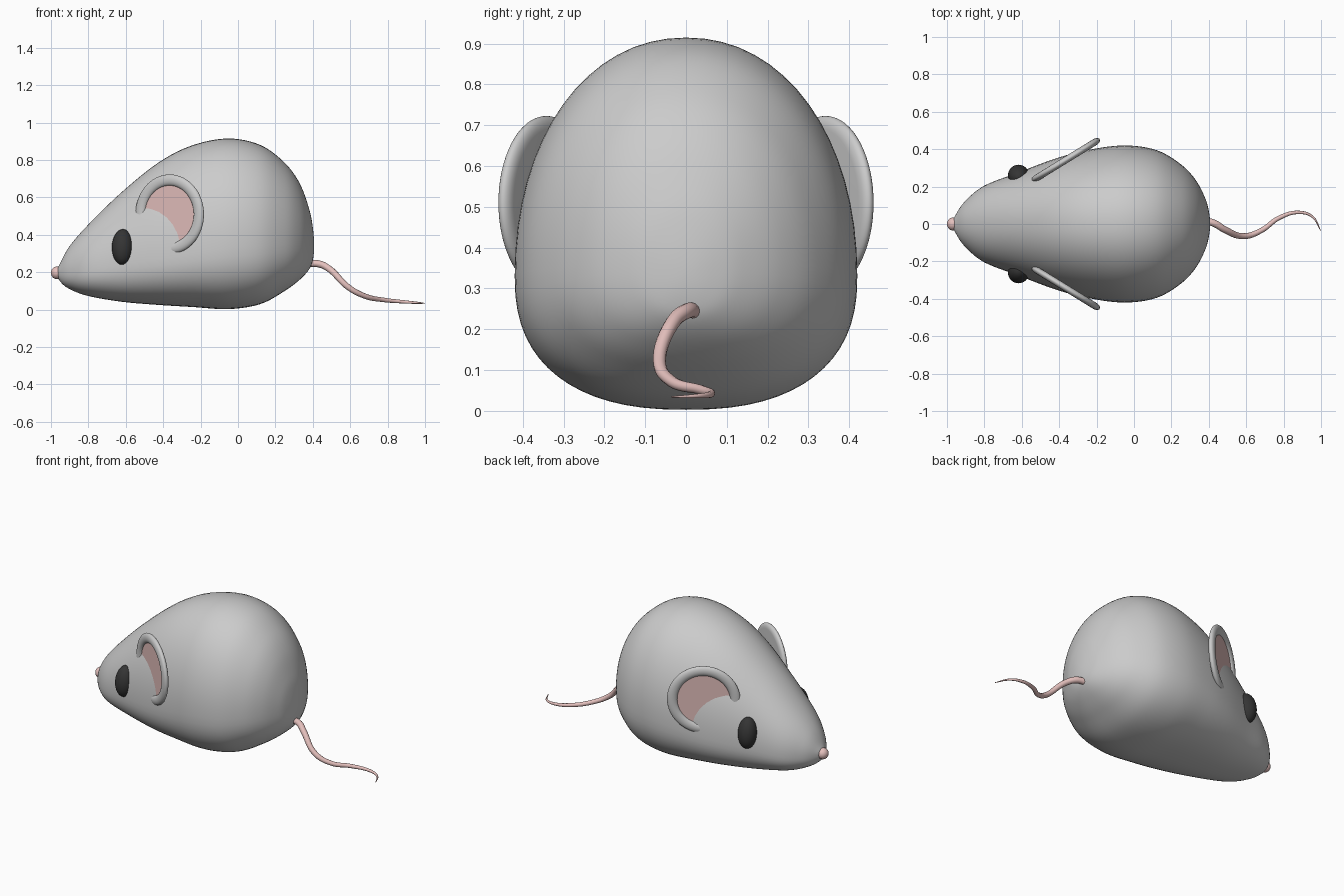
import bpy, bmesh
from math import sin, cos, pi, radians, copysign
from mathutils import Matrix, Vector

if "Cube" in bpy.data.objects:
    bpy.data.objects.remove(bpy.data.objects["Cube"])


def material(name, rgb):
    m = bpy.data.materials.new(name)
    m.diffuse_color = (*rgb, 1)
    m.use_nodes = True
    m.node_tree.nodes["Principled BSDF"].inputs["Base Color"].default_value = m.diffuse_color
    return m


PINK = material("pink", (0.78, 0.53, 0.51))
BLACK = material("black", (0.035, 0.035, 0.035))


def finish(name, bm, mat=None, matrix=None):
    if matrix:
        bm.transform(matrix)
    bmesh.ops.remove_doubles(bm, verts=bm.verts, dist=1e-5)
    bmesh.ops.recalc_face_normals(bm, faces=bm.faces)
    me = bpy.data.meshes.new(name)
    bm.to_mesh(me)
    bm.free()
    me.shade_smooth()
    ob = bpy.data.objects.new(name, me)
    bpy.context.collection.objects.link(ob)
    if mat:
        me.materials.append(mat)
    return ob


def loft(rings):
    bm = bmesh.new()
    rows = [[bm.verts.new(p) for p in ring] for ring in rings]
    n = len(rows[0])
    for a, b in zip(rows, rows[1:]):
        for i in range(n):
            j = (i + 1) % n
            bm.faces.new((a[i], a[j], b[j], b[i]))
    return bm


def lathe(profile, n=64):
    return loft([[(r * cos(2 * pi * i / n), r * sin(2 * pi * i / n), h)
                  for i in range(n)] for r, h in profile])


def ellipsoid(name, radii, matrix, mat):
    bm = bmesh.new()
    bmesh.ops.create_uvsphere(bm, u_segments=32, v_segments=16, radius=1)
    finish(name, bm, mat, matrix @ Matrix.Diagonal((*radii, 1)))


# Body: sections along x as (x, top, bottom, half width, height of widest point)
SECTIONS = [
    (-0.97, 0.20, 0.20, 0, 0.20),
    (-0.95, 0.25, 0.15, 0.055, 0.20),
    (-0.90, 0.34, 0.11, 0.125, 0.20),
    (-0.80, 0.455, 0.073, 0.205, 0.21),
    (-0.62, 0.63, 0.042, 0.275, 0.24),
    (-0.42, 0.79, 0.025, 0.35, 0.27),
    (-0.24, 0.88, 0.014, 0.397, 0.30),
    (-0.05, 0.915, 0.003, 0.42, 0.33),
    (0.12, 0.88, 0.03, 0.395, 0.34),
    (0.25, 0.785, 0.10, 0.32, 0.35),
    (0.33, 0.675, 0.16, 0.235, 0.36),
    (0.38, 0.54, 0.215, 0.14, 0.36),
    (0.40, 0.44, 0.265, 0.07, 0.35),
    (0.407, 0.34, 0.34, 0, 0.34),
]


def mirrored(s):
    return (s[0], s[2], s[1], -s[3], s[4])


def section_ring(x, top, bottom, w, zc, n=64):
    ring = []
    for i in range(n):
        c, s = cos(2 * pi * i / n), sin(2 * pi * i / n)
        e = 2 / (2.1 if s > 0 else 2.4)
        h = (top - zc) if s > 0 else (bottom - zc)
        ring.append((x, w * copysign(abs(c) ** e, c), zc + h * abs(s) ** e))
    return ring


pts = [mirrored(SECTIONS[1])] + SECTIONS + [mirrored(SECTIONS[-2])]
rings = []
STEPS = 6
for k in range(1, len(pts) - 2):
    for i in range(STEPS):
        t = i / STEPS
        row = [0.5 * (2 * b + (c - a) * t + (2 * a - 5 * b + 4 * c - d) * t * t
                      + (3 * b - a - 3 * c + d) * t ** 3)
               for a, b, c, d in zip(*pts[k - 1:k + 3])]
        rings.append(section_ring(*row))
rings.append(section_ring(*SECTIONS[-1]))
finish("body", loft(rings))

# Nose
ellipsoid("nose", (0.032, 0.035, 0.034), Matrix.Translation((-0.968, 0, 0.197)), PINK)

# Ears and eyes, one of each per side
rim = [(0.183 + 0.03 * cos(a), 0.018 * sin(a))
       for a in (radians(-90 + 270 * i / 18) for i in range(19))]
for side, label in ((-1, "right"), (1, "left")):
    flip = Matrix.Diagonal((1, side, 1, 1))
    ear = (flip @ Matrix.Translation((-0.365, 0.342, 0.51))
           @ Matrix.Rotation(radians(31.6), 4, 'Z') @ Matrix.Rotation(radians(-90), 4, 'X'))
    finish(label + "_ear", lathe([(0, -0.018)] + rim + [(0, 0)]), None, ear)
    finish(label + "_inner_ear", lathe([(0, 0.003), (0.156, 0.003)]), PINK, ear)
    eye = (flip @ Matrix.Translation((-0.617, 0.259, 0.335))
           @ Matrix.Rotation(radians(12), 4, 'Z') @ Matrix.Rotation(radians(8), 4, 'X'))
    ellipsoid(label + "_eye", (0.057, 0.057, 0.096), eye, BLACK)

# Tail: tapered curve
TAIL = [(0.37, 0.02, 0.245, 0.019), (0.43, 0.003, 0.245, 0.019), (0.485, -0.03, 0.22, 0.018),
        (0.59, -0.065, 0.12, 0.016), (0.68, -0.035, 0.072, 0.014), (0.78, 0.035, 0.052, 0.012),
        (0.885, 0.062, 0.042, 0.009), (0.955, 0.038, 0.037, 0.006), (0.998, -0.035, 0.034, 0.002)]
cu = bpy.data.curves.new("tail", 'CURVE')
cu.dimensions = '3D'
cu.bevel_depth = 1
cu.bevel_resolution = 4
cu.resolution_u = 8
cu.use_fill_caps = True
sp = cu.splines.new('BEZIER')
sp.bezier_points.add(len(TAIL) - 1)
for p, (x, y, z, r) in zip(sp.bezier_points, TAIL):
    p.co = Vector((x, y, z))
    p.radius = r
    p.handle_left_type = p.handle_right_type = 'AUTO'
cu.materials.append(PINK)
tail = bpy.data.objects.new("tail", cu)
bpy.context.collection.objects.link(tail)
bpy.context.view_layer.objects.active = tail
tail.select_set(True)
bpy.ops.object.convert(target='MESH')
bpy.ops.object.shade_smooth()
